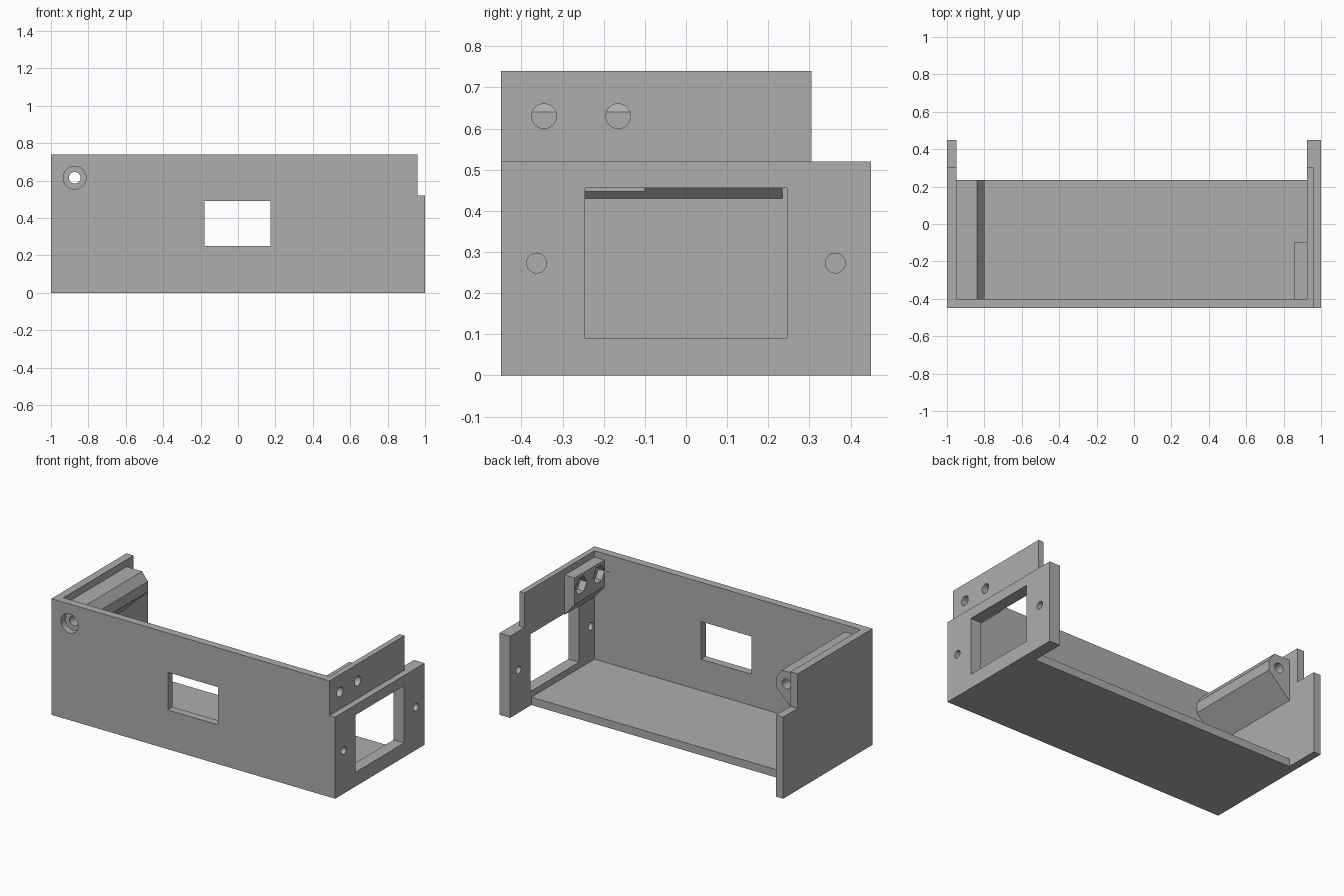
import bpy
import bmesh
import math
from mathutils import Matrix, Vector

cube = bpy.data.objects.get("Cube")
if cube:
    bpy.data.objects.remove(cube, do_unlink=True)

grey = bpy.data.materials.new("plain grey")
grey.use_nodes = True
colour = (0.42, 0.42, 0.42, 1)
grey.diffuse_color = colour
grey.node_tree.nodes["Principled BSDF"].inputs["Base Color"].default_value = colour


def finish(name, bm):
    bmesh.ops.recalc_face_normals(bm, faces=bm.faces)
    mesh = bpy.data.meshes.new(name)
    bm.to_mesh(mesh)
    bm.free()
    mesh.materials.append(grey)
    ob = bpy.data.objects.new(name, mesh)
    bpy.context.collection.objects.link(ob)
    return ob


def prism(name, points, start, end):
    """Extrude a closed outline of 3D points from start to end offset."""
    bm = bmesh.new()
    face = bm.faces.new([bm.verts.new(Vector(p) + Vector(start)) for p in points])
    out = bmesh.ops.extrude_face_region(bm, geom=[face])
    verts = [g for g in out["geom"] if isinstance(g, bmesh.types.BMVert)]
    bmesh.ops.translate(bm, verts=verts, vec=Vector(end) - Vector(start))
    return finish(name, bm)


def box(name, x, y, z):
    outline = [(x[0], y[0], 0), (x[1], y[0], 0), (x[1], y[1], 0), (x[0], y[1], 0)]
    return prism(name, outline, (0, 0, z[0]), (0, 0, z[1]))


def drill(name, centre, axis, radius, length, sides=32):
    """Cylinder along x or y, centred on the given point."""
    bm = bmesh.new()
    turn = Matrix.Rotation(math.pi / 2, 4, "Y" if axis == "x" else "X")
    bmesh.ops.create_cone(bm, cap_ends=True, segments=sides, radius1=radius,
                          radius2=radius, depth=length,
                          matrix=Matrix.Translation(centre) @ turn)
    return finish(name, bm)


def combine(base, tools, operation):
    for tool in tools:
        mod = base.modifiers.new("combine", "BOOLEAN")
        mod.operation = operation
        mod.solver = "EXACT"
        mod.object = tool
    bpy.context.view_layer.update()
    graph = bpy.context.evaluated_depsgraph_get()
    mesh = bpy.data.meshes.new_from_object(base.evaluated_get(graph))
    base.modifiers.clear()
    base.data = mesh
    for tool in tools:
        bpy.data.objects.remove(tool, do_unlink=True)


FRONT, BACK, STEP_Y = -0.45, 0.45, 0.305
STEP_Z, TOP = 0.52, 0.74


def side_outline():
    return [(0, FRONT, 0), (0, BACK, 0), (0, BACK, STEP_Z),
            (0, STEP_Y, STEP_Z), (0, STEP_Y, TOP), (0, FRONT, TOP)]


# Floor, front wall and the two stepped side walls
housing = box("housing", (-0.98, 0.95), (FRONT, 0.235), (0, 0.05))
front_wall = box("front_wall", (-0.98, 0.95), (FRONT, -0.4), (0, TOP))
right_wall = prism("right_wall", side_outline(), (-1, 0, 0), (-0.95, 0, 0))
left_wall = prism("left_wall", side_outline(), (0.925, 0, 0), (0.96, 0, 0))
left_plate = box("left_plate", (0.925, 1), (FRONT, BACK), (0, STEP_Z))

# Chamfered screw beam along the right wall
beam = prism("screw_beam",
             [(-0.96, 0, 0.42), (-0.8, 0, 0.575), (-0.8, 0, 0.64),
              (-0.84, 0, 0.695), (-0.96, 0, 0.695)],
             (0, -0.42, 0), (0, 0.235, 0))

# Nut block on the left wall, sloped underneath
nut_block = prism("nut_block",
                  [(0.925, 0, 0.447), (0.935, 0, 0.457), (0.935, 0, 0.7),
                   (0.855, 0, 0.7), (0.855, 0, 0.53)],
                  (0, -0.42, 0), (0, -0.1, 0))
combine(housing, [front_wall, right_wall, left_wall, left_plate, beam, nut_block], "UNION")

# Openings, screw holes, counterbore and hexagonal nut pockets
cutters = [
    box("front_window", (-0.18, 0.175), (-0.5, -0.35), (0.25, 0.49)),
    box("side_window", (0.9251, 1.1), (-0.245, 0.245), (0.09, 0.455)),
    box("side_window_back", (0.9, 0.9251), (-0.0999, 0.245), (0.09, 0.455)),
    box("side_window_front", (0.9, 0.9251), (-0.245, -0.0999), (0.09, 0.447)),
    drill("beam_hole", (-0.873, 0, 0.615), "y", 0.031, 1.2),
    drill("beam_counterbore", (-0.873, -0.455, 0.615), "y", 0.061, 0.1),
]
for y in (-0.363, 0.363):
    cutters.append(drill("plate_hole", (0.96, y, 0.273), "x", 0.024, 0.2))
for y in (-0.345, -0.165):
    cutters.append(drill("block_hole", (0.91, y, 0.63), "x", 0.03, 0.2))
    cutters.append(drill("nut_pocket", (0.855, y, 0.63), "x", 0.057, 0.09, 6))
combine(housing, cutters, "DIFFERENCE")

# Smooth bores, sharp edges elsewhere
bpy.ops.object.select_all(action="DESELECT")
housing.select_set(True)
bpy.context.view_layer.objects.active = housing
bpy.ops.object.shade_smooth_by_angle(angle=math.radians(25))
